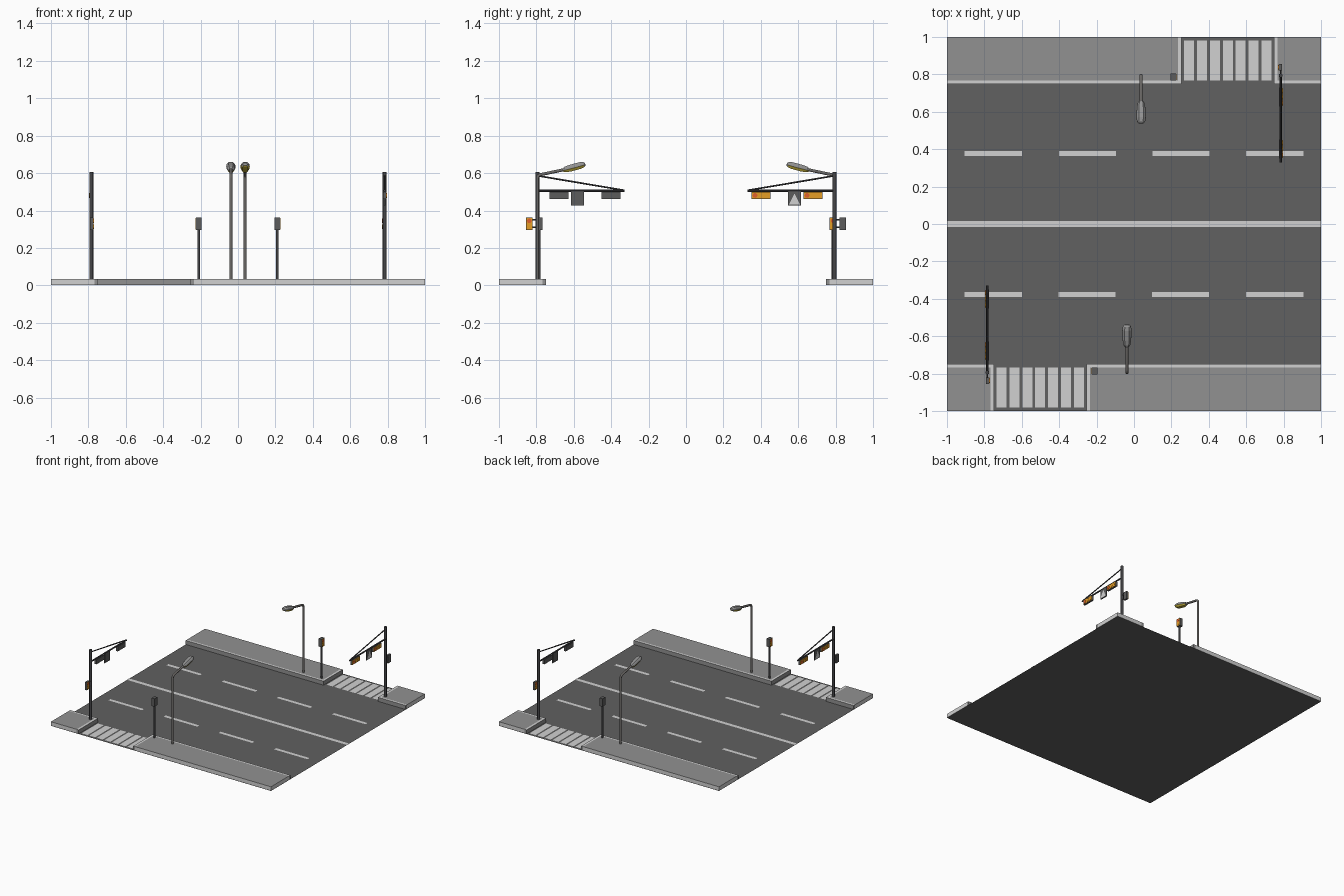
import bpy, bmesh, math
from mathutils import Vector

if "Cube" in bpy.data.objects:
    bpy.data.objects.remove(bpy.data.objects["Cube"])


def material(name, rgb):
    m = bpy.data.materials.new(name)
    lin = [c / 12.92 if c <= 0.04045 else ((c + 0.055) / 1.055) ** 2.4 for c in rgb]
    m.diffuse_color = (*lin, 1)
    m.use_nodes = True
    m.node_tree.nodes["Principled BSDF"].inputs["Base Color"].default_value = m.diffuse_color
    return m


ASPHALT = material("asphalt", (0.38, 0.38, 0.38))
LIGHT = material("light_concrete_paint", (0.82, 0.82, 0.82))
PAVING = material("grey_paving", (0.57, 0.57, 0.57))
MAST = material("dark_metal", (0.27, 0.27, 0.28))
CASE = material("signal_grey", (0.36, 0.36, 0.36))
LAMP = material("lamp_pole_grey", (0.42, 0.41, 0.40))
SHELL = material("lamp_shell_grey", (0.58, 0.58, 0.58))
AMBER = material("amber", (0.90, 0.62, 0.15))
RED = material("red_orange", (0.88, 0.38, 0.18))
YELLOW = material("lamp_yellow", (0.80, 0.72, 0.25))


def build(name, fn, mats, both=True, smooth=False):
    """Build a part; the second copy is turned half a turn about z."""
    for s, tag in ((1, "front"), (-1, "back")) if both else ((1, ""),):
        bm = bmesh.new()
        fn(bm)
        for v in bm.verts:
            v.co.x *= s
            v.co.y *= s
        me = bpy.data.meshes.new(name)
        bm.to_mesh(me)
        bm.free()
        for m in mats:
            me.materials.append(m)
        ob = bpy.data.objects.new(f"{name}_{tag}" if tag else name, me)
        bpy.context.collection.objects.link(ob)
        if smooth:
            bpy.ops.object.select_all(action='DESELECT')
            ob.select_set(True)
            bpy.context.view_layer.objects.active = ob
            bpy.ops.object.shade_smooth_by_angle(angle=math.radians(40))


def box(bm, x0, x1, y0, y1, z0, z1, side=0, top=None):
    vs = [bm.verts.new((x, y, z)) for z in (z0, z1) for x, y in ((x0, y0), (x1, y0), (x1, y1), (x0, y1))]
    for idx in ((3, 2, 1, 0), (4, 5, 6, 7), (0, 1, 5, 4), (1, 2, 6, 5), (2, 3, 7, 6), (3, 0, 4, 7)):
        f = bm.faces.new([vs[i] for i in idx])
        f.material_index = top if top is not None and idx[0] == 4 else side


def quad(bm, x0, x1, y0, y1, z):
    bm.faces.new([bm.verts.new(p) for p in ((x0, y0, z), (x1, y0, z), (x1, y1, z), (x0, y1, z))])


def skin(bm, rings):
    """Join rings of points into a closed capped skin."""
    rings = [[bm.verts.new(p) for p in r] for r in rings]
    n = len(rings[0])
    faces = [bm.faces.new((a[i], a[(i + 1) % n], b[(i + 1) % n], b[i]))
             for a, b in zip(rings, rings[1:]) for i in range(n)]
    faces += [bm.faces.new(rings[0][::-1]), bm.faces.new(rings[-1])]
    bmesh.ops.recalc_face_normals(bm, faces=faces)
    return faces


def tube(bm, x, path, r, n=10):
    """Tube along a path of (y, z) points in the plane at x."""
    pts = [Vector((x, y, z)) for y, z in path]
    side = Vector((1, 0, 0))
    rings = []
    for i, p in enumerate(pts):
        t = (pts[min(i + 1, len(pts) - 1)] - pts[max(i - 1, 0)]).normalized()
        up = t.cross(side)
        rings.append([p + r * (math.cos(a) * side + math.sin(a) * up)
                      for a in (2 * math.pi * k / n for k in range(n))])
    skin(bm, rings)


def disc(bm, x, y, z, r, d, mi, n=12):
    """Thin lens standing out of a face that looks along d * x."""
    rings = [[(x + d * h, y + r * math.cos(2 * math.pi * k / n), z + r * math.sin(2 * math.pi * k / n))
              for k in range(n)] for h in (0, 0.002)]
    for f in skin(bm, rings):
        f.material_index = mi


# Road plane and painted markings
build("road", lambda bm: quad(bm, -1, 1, -1, 1, 0), [ASPHALT], both=False)
build("centre_line", lambda bm: quad(bm, -1, 1, -0.015, 0.015, 0.002), [LIGHT], both=False)


def dashes(bm):
    for x in (-0.905, -0.403, 0.097, 0.6):
        quad(bm, x, x + 0.305, -0.39, -0.363, 0.002)


def zebra(bm):
    for i in range(7):
        x = -0.735 + i * 0.069
        quad(bm, x, x + 0.053, -0.98, -0.768, 0.002)


build("lane_dashes", dashes, [LIGHT])
build("crossing_stripes", zebra, [LIGHT])


# Pavement slabs either side of the crossing, with kerbs
def pavement(bm):
    for a, b in ((-1, -0.767), (-0.235, 1)):
        box(bm, a, b, -1, -0.767, 0.001, 0.034, 0, 1)


def kerbs(bm):
    box(bm, -1, -0.767, -0.767, -0.749, 0.001, 0.034, 0, 1)
    box(bm, -0.767, -0.748, -1, -0.749, 0.001, 0.034, 0, 1)
    box(bm, -0.253, -0.235, -1, -0.749, 0.001, 0.034, 0, 1)
    box(bm, -0.235, 1, -0.767, -0.749, 0.001, 0.034, 0, 1)


build("pavement", pavement, [LIGHT, PAVING])
build("kerb", kerbs, [PAVING, LIGHT])

# Traffic mast with arm, brace and bracket
MX, MY = -0.784, -0.794


def mast(bm):
    tube(bm, MX, [(MY, 0.012), (MY, 0.607)], 0.0105)
    tube(bm, MX, [(MY, 0.506), (-0.328, 0.506)], 0.006, 8)
    tube(bm, MX, [(MY, 0.586), (-0.33, 0.508)], 0.0045, 8)
    for z in (0.31, 0.35):
        tube(bm, MX, [(MY, z), (-0.825, z)], 0.004, 6)


build("traffic_mast", mast, [MAST], smooth=True)


# Three-light signals hanging from the arm, facing -x
def signals(bm):
    for y in (-0.73, -0.452):
        box(bm, MX - 0.008, MX + 0.008, y, y + 0.102, 0.462, 0.500)
        box(bm, MX - 0.010, MX - 0.008, y + 0.002, y + 0.100, 0.464, 0.498, 1)
        for i in range(3):
            disc(bm, MX - 0.010, y + 0.019 + i * 0.032, 0.481, 0.013, -1, 2 if i == 2 else 1)


build("arm_signals", signals, [CASE, AMBER, RED])


# Square sign with a pale triangle
def sign(bm):
    box(bm, MX - 0.004, MX + 0.004, -0.615, -0.545, 0.426, 0.502)
    x = MX - 0.006
    f = bm.faces.new([bm.verts.new(p) for p in ((x, -0.61, 0.432), (x, -0.58, 0.492), (x, -0.55, 0.432))])
    f.normal_update()
    if f.normal.x > 0:
        f.normal_flip()
    f.material_index = 1


build("arm_sign", sign, [CASE, LIGHT])


# Pedestrian signals: one on the mast, one on its own post, facing each other
def walk_signal(bm, x, y, d, depth):
    box(bm, x - depth, x + depth, y - 0.018, y + 0.018, 0.297, 0.362)
    fx = sorted((x + d * depth, x + d * (depth + 0.002)))
    box(bm, *fx, y - 0.016, y + 0.016, 0.299, 0.360, 1)
    disc(bm, x + d * (depth + 0.002), y, 0.345, 0.012, d, 2)
    disc(bm, x + d * (depth + 0.002), y, 0.314, 0.012, d, 1)


build("mast_walk_signal", lambda bm: walk_signal(bm, MX + 0.001, -0.838, 1, 0.008), [CASE, AMBER, RED])
build("post_walk_signal", lambda bm: walk_signal(bm, -0.21, -0.786, -1, 0.014), [CASE, AMBER, RED])
build("signal_post", lambda bm: tube(bm, -0.21, [(-0.786, 0.012), (-0.786, 0.30)], 0.0075), [MAST], smooth=True)

# Street lamp: bent pole and tilted head with a yellow lens beneath
LX = -0.038
bend = [(-0.775 - 0.02 * math.cos(a), 0.57 + 0.022 * math.sin(a))
        for a in (math.radians(d) for d in (0, 25, 50, 78))]
build("lamp_pole", lambda bm: tube(bm, LX, [(-0.795, 0.012)] + bend + [(-0.64, 0.621)], 0.0085),
      [LAMP], smooth=True)


def lamp_head(bm):
    tilt = math.radians(15)
    section = ((-0.6, -1), (0.6, -1), (1, -0.2), (0.9, 0.4), (0.5, 1), (-0.5, 1), (-0.9, 0.4), (-1, -0.2))
    rings = []
    for t, w, h in ((0, 0.011, 0.009), (0.012, 0.019, 0.015), (0.04, 0.023, 0.018),
                    (0.095, 0.025, 0.018), (0.115, 0.021, 0.014), (0.124, 0.012, 0.007)):
        rings.append([(LX + u * w, -0.658 + t * math.cos(tilt) - v * h * math.sin(tilt),
                       0.616 + t * math.sin(tilt) + v * h * math.cos(tilt)) for u, v in section])
    for f in skin(bm, rings):
        f.normal_update()
        f.material_index = 1 if f.normal.z < -0.45 else 0


build("lamp_head", lamp_head, [SHELL, YELLOW])
